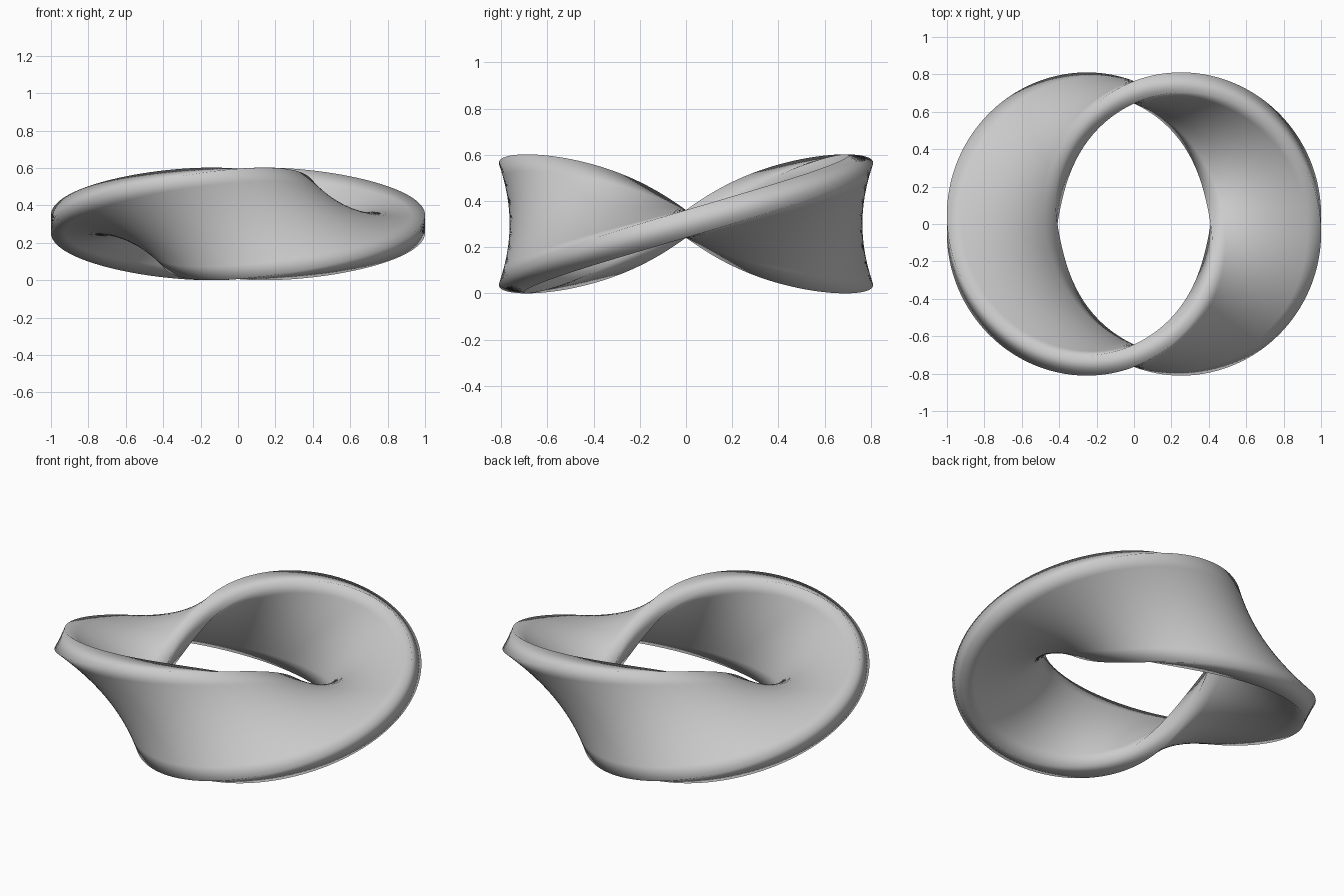
import bpy, bmesh
from math import sin, cos, pi

if "Cube" in bpy.data.objects:
    bpy.data.objects.remove(bpy.data.objects["Cube"])

R, W, T = 0.704, 0.295, 0.06     # ring radius, half width, half thickness
STEPS, DIV = 256, 8              # around the ring, across the band

# Rectangular cross-section, subdivided across its width
side = [-W + 2 * W * i / DIV for i in range(DIV + 1)]
section = [(u, -T) for u in side] + [(u, T) for u in reversed(side)]

# Sweep the section round the ring, turning it one full twist
bm = bmesh.new()
rings = []
for i in range(STEPS):
    a = 2 * pi * i / STEPS
    ring = []
    for u, v in section:
        r = R + u * cos(a) - v * sin(a)
        z = u * sin(a) + v * cos(a)
        ring.append(bm.verts.new((r * cos(a), r * sin(a), z)))
    rings.append(ring)

n = len(section)
for i in range(STEPS):
    p, q = rings[i], rings[(i + 1) % STEPS]
    for j in range(n):
        k = (j + 1) % n
        bm.faces.new((p[j], q[j], q[k], p[k])).smooth = True
bmesh.ops.recalc_face_normals(bm, faces=bm.faces)

# Stand the band on the ground
low = min(v.co.z for v in bm.verts)
bmesh.ops.translate(bm, verts=bm.verts, vec=(0, 0, -low))

mesh = bpy.data.meshes.new("twisted_band")
bm.to_mesh(mesh)
bm.free()
band = bpy.data.objects.new("twisted_band", mesh)
bpy.context.collection.objects.link(band)
